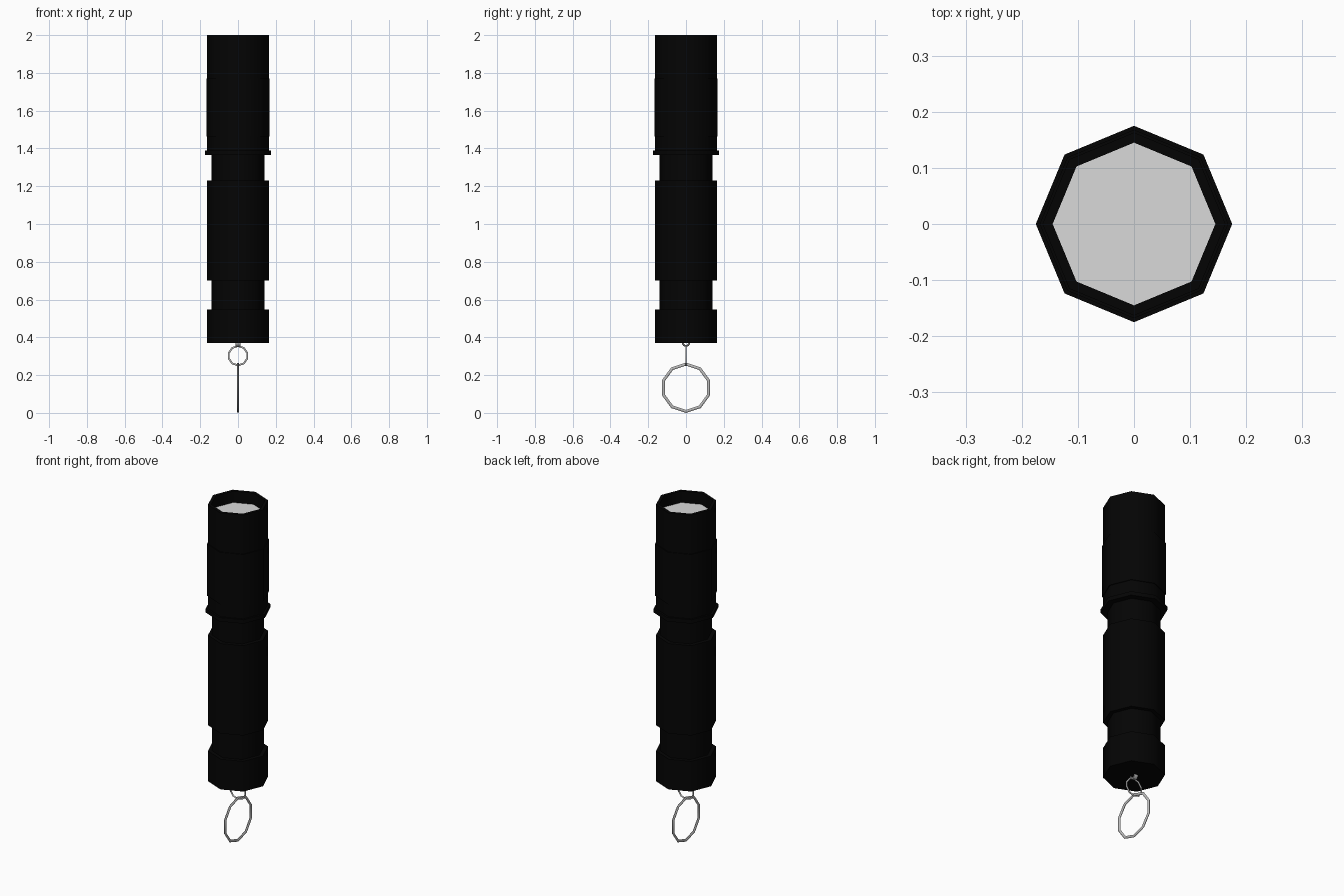
import bpy, bmesh
from math import pi, sin, cos, radians

cube = bpy.data.objects.get("Cube")
if cube:
    bpy.data.objects.remove(cube, do_unlink=True)


def material(name, value):
    m = bpy.data.materials.new(name)
    m.use_nodes = True
    colour = (value, value, value, 1)
    m.diffuse_color = colour
    m.node_tree.nodes["Principled BSDF"].inputs["Base Color"].default_value = colour
    return m


black = material("black casing", 0.0012)
glass = material("pale lens", 0.7)
steel = material("grey steel", 0.5)


def finish(name, bm, mat):
    bmesh.ops.recalc_face_normals(bm, faces=bm.faces)
    mesh = bpy.data.meshes.new(name)
    bm.to_mesh(mesh)
    bm.free()
    mesh.materials.append(mat)
    obj = bpy.data.objects.new(name, mesh)
    bpy.context.collection.objects.link(obj)
    # Soften the shallow facets, keep the steps crisp
    bpy.ops.object.select_all(action="DESELECT")
    obj.select_set(True)
    bpy.context.view_layer.objects.active = obj
    bpy.ops.object.shade_smooth_by_angle(angle=radians(61))
    return obj


def octagon(bm, r, z):
    return [bm.verts.new((r * cos(i * pi / 4), r * sin(i * pi / 4), z)) for i in range(8)]


def lathe(name, profile, mat):
    """Eight-sided turned shape, closed at both ends of its profile."""
    bm = bmesh.new()
    rings = [octagon(bm, r, z) for r, z in profile]
    for a, b in zip(rings, rings[1:]):
        for i in range(8):
            j = (i + 1) % 8
            bm.faces.new((a[i], a[j], b[j], b[i]))
    bm.faces.new(rings[0])
    bm.faces.new(rings[-1])
    return finish(name, bm, mat)


def link_ring(name, radius, wire, z, plane, stretch):
    """Ten-sided wire ring standing in the XZ or YZ plane, one corner at the top."""
    bm = bmesh.new()
    loops = []
    for i in range(10):
        a = 2 * pi * i / 10
        loop = []
        for k in range(6):
            b = 2 * pi * k / 6
            r = radius + wire * cos(b)
            u, v, w = r * sin(a), wire * stretch * sin(b), z + r * cos(a)
            loop.append(bm.verts.new((u, v, w) if plane == "XZ" else (v, u, w)))
        loops.append(loop)
    for i in range(10):
        p, q = loops[i], loops[(i + 1) % 10]
        for k in range(6):
            n = (k + 1) % 6
            bm.faces.new((p[k], p[n], q[n], q[k]))
    return finish(name, bm, steel)


# Casing, from the tail cap up to the hollow bezel
lathe("casing", [
    (0.163, 0.37), (0.163, 0.548),      # tail cap
    (0.14, 0.548), (0.14, 0.70),        # rear groove
    (0.163, 0.70), (0.163, 1.23),       # grip
    (0.14, 1.23), (0.14, 1.365),        # neck
    (0.175, 1.365), (0.175, 1.388),     # flange
    (0.163, 1.388), (0.163, 1.463),     # collar
    (0.168, 1.463), (0.168, 1.77),      # head sleeve
    (0.163, 1.77), (0.163, 2.0),        # bezel
    (0.145, 2.0), (0.145, 1.932),       # recess for the lens
], black)

# Lens
lathe("lens", [(0.145, 1.925), (0.145, 1.933)], glass)

# Keyring hardware
link_ring("tail_loop", 0.018, 0.005, 0.372, "YZ", 2.8)
link_ring("small_ring", 0.051, 0.005, 0.303, "XZ", 0.9)
link_ring("key_ring", 0.125, 0.008, 0.133, "YZ", 0.75)
